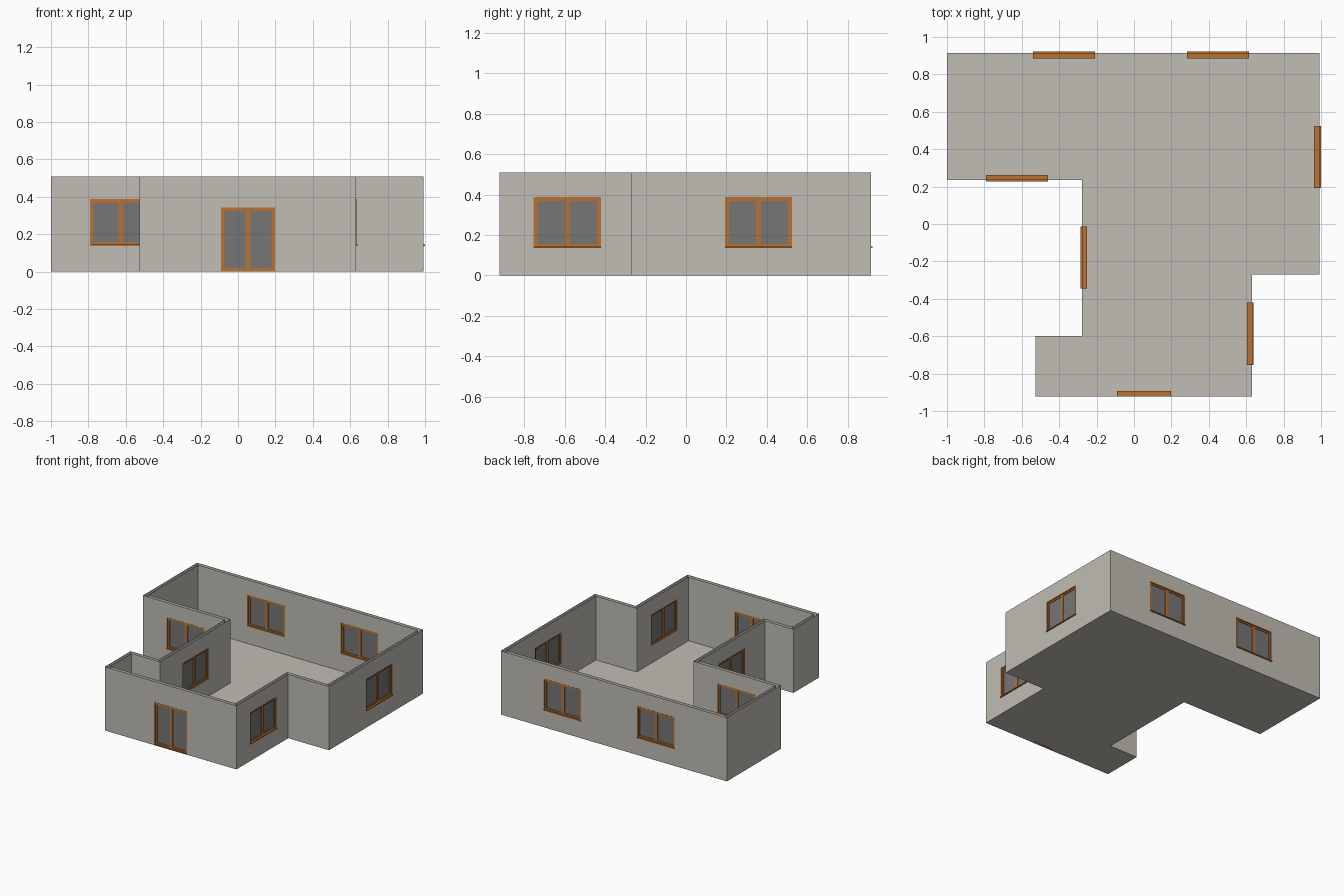
import bpy, bmesh
from mathutils import Vector

if "Cube" in bpy.data.objects:
    bpy.data.objects.remove(bpy.data.objects["Cube"])

H, T = 0.508, 0.028          # wall height, wall thickness


def material(name, rgb):
    m = bpy.data.materials.new(name)
    m.diffuse_color = (*rgb, 1)
    m.use_nodes = True
    m.node_tree.nodes["Principled BSDF"].inputs["Base Color"].default_value = m.diffuse_color
    return m


PLASTER = material("plaster", (0.53, 0.51, 0.455))
WOOD = material("copper_wood", (0.479, 0.171, 0.033))
GLASS = material("grey_glass", (0.18, 0.18, 0.18))

# Outer footprint, counter-clockwise
outline = [Vector(p) for p in [
    (-1, 0.235), (-0.278, 0.235), (-0.278, -0.598), (-0.527, -0.598),
    (-0.527, -0.922), (0.632, -0.922), (0.632, -0.271), (0.991, -0.271),
    (0.991, 0.914), (-1, 0.914)]]
N = len(outline)
dirs = [(outline[(i + 1) % N] - outline[i]).normalized() for i in range(N)]
outs = [Vector((d.y, -d.x)) for d in dirs]
inner = [outline[i] - T * (outs[i - 1] + outs[i]) for i in range(N)]

# Openings: wall index -> list of (low, high, z bottom, z top) along the wall axis
WZ = (0.136, 0.388)
openings = {
    0: [(-0.792, -0.460, *WZ)],
    1: [(-0.344, -0.013, *WZ)],
    5 - 1: [(-0.092, 0.198, 0.0, 0.344)],     # front door
    5: [(-0.754, -0.420, *WZ)],
    7: [(0.192, 0.524, *WZ)],
    8: [(-0.540, -0.208, *WZ), (0.283, 0.614, *WZ)],
}


def finish(bm, name, mat):
    me = bpy.data.meshes.new(name)
    bm.to_mesh(me)
    bm.free()
    me.materials.append(mat)
    ob = bpy.data.objects.new(name, me)
    bpy.context.collection.objects.link(ob)
    return ob


def wall_sheet(name, pts, flip):
    """Upright sheet around a loop, leaving the openings free; open at the top."""
    bm = bmesh.new()
    for i in range(N):
        a, b, d = pts[i], pts[(i + 1) % N], dirs[i]
        k = 0 if abs(d.x) > 0.5 else 1

        def quad(s0, s1, z0, z1):
            if s1 - s0 < 1e-4 or z1 - z0 < 1e-4:
                return
            c = []
            for s, z in ((s0, z0), (s1, z0), (s1, z1), (s0, z1)):
                p = a + d * s
                c.append(bm.verts.new((p.x, p.y, z)))
            bm.faces.new(c[::-1] if flip else c)

        spans = sorted((*sorted(((lo - a[k]) * d[k], (hi - a[k]) * d[k])), z0, z1)
                       for lo, hi, z0, z1 in openings.get(i, []))
        s = 0
        for s0, s1, z0, z1 in spans:
            quad(s, s0, 0, H)
            quad(s0, s1, 0, z0)
            quad(s0, s1, z1, H)
            s = s1
        quad(s, (b - a).length, 0, H)
    bmesh.ops.remove_doubles(bm, verts=bm.verts, dist=1e-5)
    finish(bm, name, PLASTER)


wall_sheet("outer_walls", outline, False)
wall_sheet("inner_walls", inner, True)

# Floor
bm = bmesh.new()
bm.faces.new([bm.verts.new((p.x, p.y, 0)) for p in outline])
finish(bm, "floor", PLASTER)


def build_opening(name, i, lo, hi, z0, z1, sill):
    d, n, a = dirs[i], outs[i], outline[i]
    k = 0 if abs(d.x) > 0.5 else 1
    start = a + d * min((lo - a[k]) * d[k], (hi - a[k]) * d[k])
    w = hi - lo
    frame, glass = bmesh.new(), bmesh.new()

    def box(bm, u0, u1, v0, v1, h0, h1):
        # u along the wall, v outwards from the outer face, h up
        vs = bmesh.ops.create_cube(bm, size=1)["verts"]
        for v in vs:
            u = u0 + (v.co.x + 0.5) * (u1 - u0)
            t = v0 + (v.co.y + 0.5) * (v1 - v0)
            p = start + d * u + n * t
            v.co = (p.x, p.y, h0 + (v.co.z + 0.5) * (h1 - h0))
        bmesh.ops.recalc_face_normals(bm, faces=list({f for v in vs for f in v.link_faces}))

    def ring(u0, u1, v0, v1, h0, h1, t):
        box(frame, u0, u0 + t, v0, v1, h0, h1)
        box(frame, u1 - t, u1, v0, v1, h0, h1)
        box(frame, u0 + t, u1 - t, v0, v1, h0, h0 + t)
        box(frame, u0 + t, u1 - t, v0, v1, h1 - t, h1)

    f = 0.008
    ring(0, w, -T, 0.001, z0, z1, f)                  # outer frame
    for u0, u1 in ((f, w / 2), (w / 2, w - f)):       # two sashes with panes
        ring(u0, u1, -T + 0.006, -0.006, z0 + f, z1 - f, 0.012)
        box(glass, u0 + 0.012, u1 - 0.012, -T / 2 - 0.002, -T / 2 + 0.002,
            z0 + f + 0.012, z1 - f - 0.012)
    if sill:
        box(frame, 0, w, 0, 0.008, z0, z0 + 0.008)
    finish(frame, name + "_frame", WOOD)
    finish(glass, name + "_glass", GLASS)


count = 0
for i, items in openings.items():
    for lo, hi, z0, z1 in items:
        if z0 == 0:
            build_opening("front_door", i, lo, hi, z0, z1, False)
        else:
            count += 1
            build_opening(f"window_{count}", i, lo, hi, z0, z1, True)
